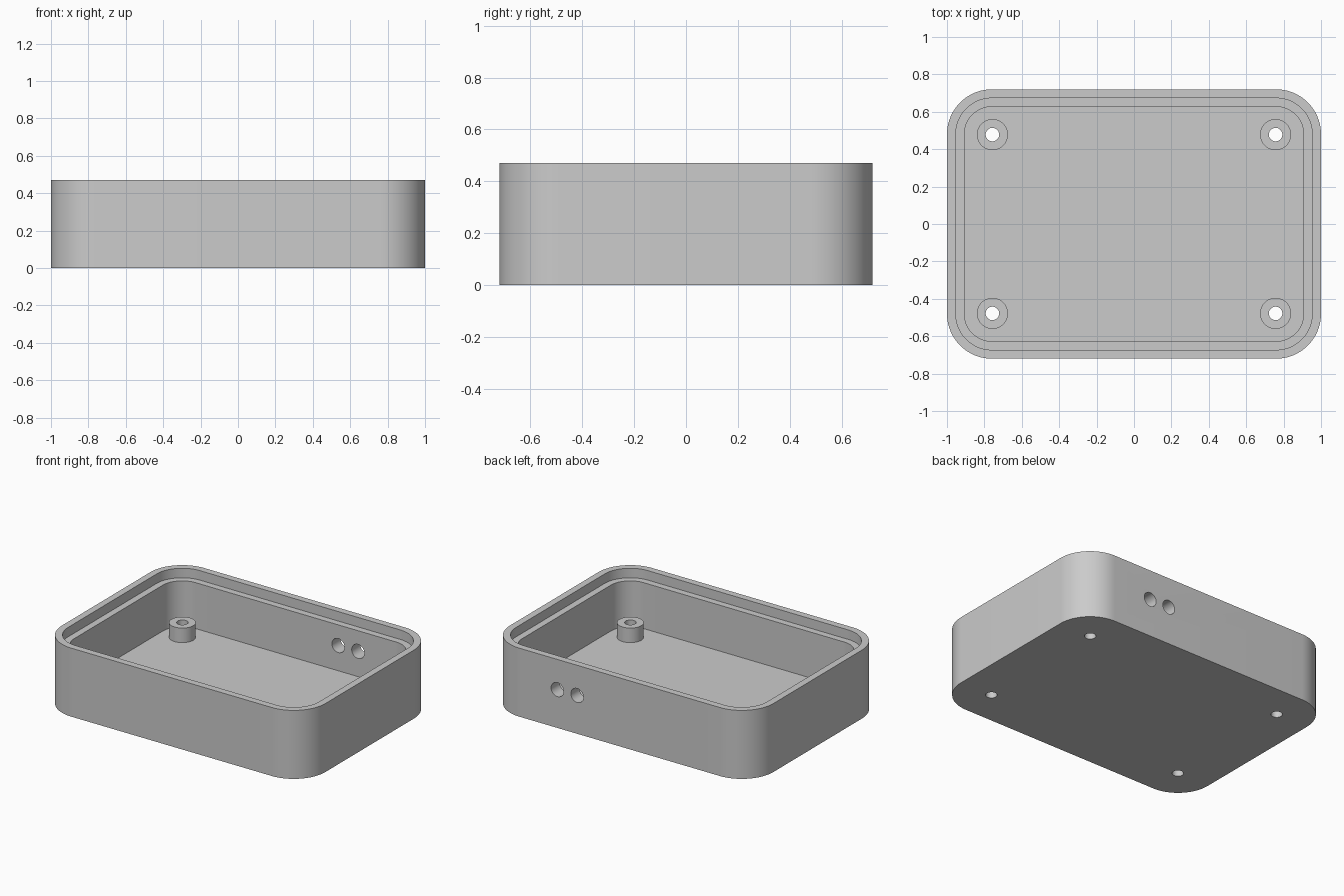
import bpy, bmesh
from math import cos, sin, pi, radians
from mathutils import Matrix

cube = bpy.data.objects.get("Cube")
if cube:
    bpy.data.objects.remove(cube, do_unlink=True)

HALF_X, HALF_Y, HEIGHT, CORNER = 1.0, 0.72, 0.47, 0.24
WALL, LIP = 0.093, 0.047
FLOOR, LEDGE = 0.09, 0.405
POST_X, POST_Y, POST_R, BORE_R, POST_TOP = 0.757, 0.478, 0.083, 0.036, 0.19

grey = bpy.data.materials.new("light grey plastic")
grey.use_nodes = True
COLOUR = (0.6, 0.6, 0.6, 1)
grey.diffuse_color = COLOUR
grey.node_tree.nodes["Principled BSDF"].inputs["Base Color"].default_value = COLOUR


def rounded_ring(inset, z, steps=20):
    """Rounded rectangle loop, inset from the outer wall."""
    r = CORNER - inset
    points = []
    for quarter, (sx, sy) in enumerate([(1, 1), (-1, 1), (-1, -1), (1, -1)]):
        for i in range(steps + 1):
            a = (quarter + i / steps) * pi / 2
            points.append((sx * (HALF_X - CORNER) + r * cos(a),
                           sy * (HALF_Y - CORNER) + r * sin(a), z))
    return points


def circle_ring(r, z, steps=48):
    return [(r * cos(2 * pi * i / steps), r * sin(2 * pi * i / steps), z)
            for i in range(steps)]


def loft(name, rings, capped):
    """Join successive loops with quads, optionally closing both ends."""
    bm = bmesh.new()
    loops = [[bm.verts.new(p) for p in ring] for ring in rings]
    n = len(loops[0])
    for low, high in zip(loops, loops[1:]):
        for i in range(n):
            j = (i + 1) % n
            bm.faces.new((low[i], low[j], high[j], high[i]))
    if capped:
        bm.faces.new(loops[0][::-1])
        bm.faces.new(loops[-1])
    bmesh.ops.recalc_face_normals(bm, faces=bm.faces)
    mesh = bpy.data.meshes.new(name)
    bm.to_mesh(mesh)
    bm.free()
    mesh.materials.append(grey)
    obj = bpy.data.objects.new(name, mesh)
    bpy.context.collection.objects.link(obj)
    return obj


def activate(obj):
    bpy.ops.object.select_all(action='DESELECT')
    obj.select_set(True)
    bpy.context.view_layer.objects.active = obj


def drill(target, radius, length, matrix):
    """Cut a round hole centred on the given transform."""
    cutter = loft("drill", [circle_ring(radius, -length / 2),
                            circle_ring(radius, length / 2)], True)
    cutter.hide_render = True
    cutter.matrix_world = matrix
    mod = target.modifiers.new("hole", 'BOOLEAN')
    mod.operation = 'DIFFERENCE'
    mod.solver = 'EXACT'
    mod.object = cutter
    activate(target)
    bpy.ops.object.modifier_apply(modifier=mod.name)
    bpy.data.objects.remove(cutter, do_unlink=True)


# Tray: outer wall, rim, stepped ledge, inner wall and floor
tray = loft("tray", [rounded_ring(0, 0), rounded_ring(0, HEIGHT),
                     rounded_ring(LIP, HEIGHT), rounded_ring(LIP, LEDGE),
                     rounded_ring(WALL, LEDGE), rounded_ring(WALL, FLOOR)], True)
parts = [tray]

# Screw posts with bores running through the floor
for side, sx in (("left", 1), ("right", -1)):
    for end, sy in (("front", -1), ("back", 1)):
        place = Matrix.Translation((sx * POST_X, sy * POST_Y, 0))
        drill(tray, BORE_R, 0.4, place)
        post = loft(f"{end}_{side}_screw_post",
                    [circle_ring(POST_R, FLOOR), circle_ring(POST_R, POST_TOP),
                     circle_ring(BORE_R, POST_TOP), circle_ring(BORE_R, FLOOR)], False)
        post.matrix_world = place
        parts.append(post)

# Pair of cable holes through the back wall
for x in (0.322, 0.472):
    drill(tray, 0.048, 0.3,
          Matrix.Translation((x, HALF_Y - WALL / 2, 0.263)) @ Matrix.Rotation(pi / 2, 4, 'X'))

for part in parts:
    activate(part)
    bpy.ops.object.shade_smooth_by_angle(angle=radians(30))
